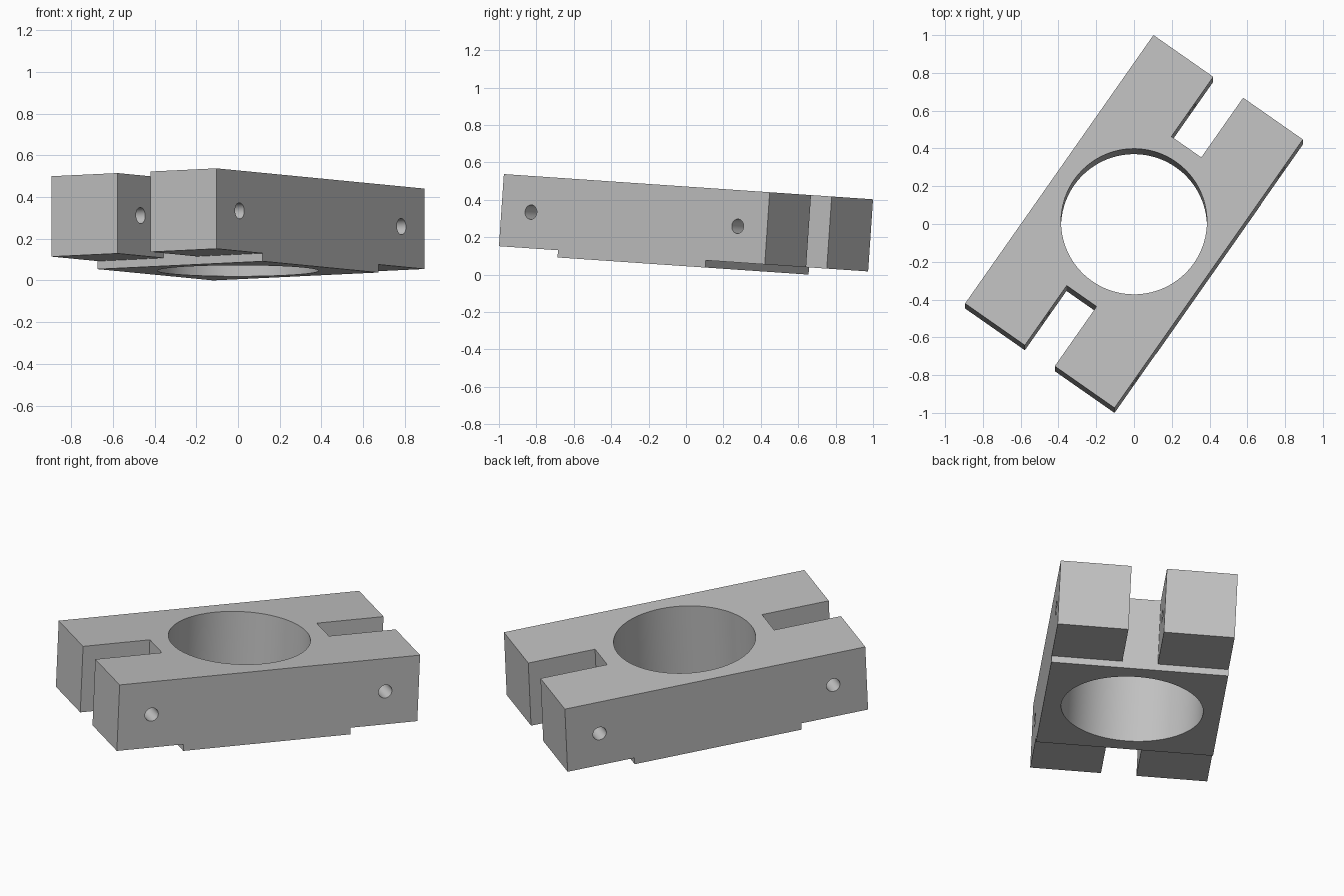
import bpy
import bmesh
from math import radians
from mathutils import Matrix, Vector

old = bpy.data.objects.get("Cube")
if old:
    bpy.data.objects.remove(old, do_unlink=True)

U = 0.0966                      # module: every size is a multiple of it
LENGTH, WIDTH, HEIGHT = 18 * U, 10 * U, 4 * U
PAD = 0.4 * U                   # raised pad under the middle
PAD_HALF = 5 * U
SLOT_W, BORE_R, PIN_R = 2 * U, 4 * U, 0.4 * U

grey = bpy.data.materials.new("plain grey")
grey.use_nodes = True
colour = (0.53, 0.53, 0.53, 1)
grey.diffuse_color = colour
grey.node_tree.nodes["Principled BSDF"].inputs["Base Color"].default_value = colour


def to_object(name, bm):
    bmesh.ops.recalc_face_normals(bm, faces=bm.faces[:])
    mesh = bpy.data.meshes.new(name)
    bm.to_mesh(mesh)
    bm.free()
    mesh.materials.append(grey)
    ob = bpy.data.objects.new(name, mesh)
    bpy.context.collection.objects.link(ob)
    return ob


def box(name, size, centre):
    bm = bmesh.new()
    bmesh.ops.create_cube(bm, size=1, matrix=Matrix.Translation(centre) @ Matrix.Diagonal((*size, 1)))
    return to_object(name, bm)


def cylinder(name, radius, depth, matrix, sides):
    bm = bmesh.new()
    bmesh.ops.create_cone(bm, cap_ends=True, segments=sides, radius1=radius,
                          radius2=radius, depth=depth, matrix=matrix)
    return to_object(name, bm)


# Block: stepped side profile extruded across the width (pad underside at z = -PAD)
half = LENGTH / 2
profile = [(-half, 0), (-PAD_HALF, 0), (-PAD_HALF, -PAD), (PAD_HALF, -PAD),
           (PAD_HALF, 0), (half, 0), (half, HEIGHT), (-half, HEIGHT)]
bm = bmesh.new()
face = bm.faces.new([bm.verts.new((x, -WIDTH / 2, z)) for x, z in profile])
ext = bmesh.ops.extrude_face_region(bm, geom=[face])
bmesh.ops.translate(bm, vec=(0, WIDTH, 0),
                    verts=[g for g in ext["geom"] if isinstance(g, bmesh.types.BMVert)])
block = to_object("clamp_block", bm)

# Cutters: large bore, end slots and cross pin holes
cutters = [cylinder("bore_cutter", BORE_R, 2, Matrix.Identity(4), 96)]
for side, end in ((-1, "rear"), (1, "front")):
    cutters.append(box(end + "_slot_cutter", (1, SLOT_W, 2),
                       Vector((side * (PAD_HALF + 0.5), 0, 0))))
    place = Matrix.Translation((side * 7 * U, 0, HEIGHT / 2)) @ Matrix.Rotation(radians(90), 4, "X")
    cutters.append(cylinder(end + "_pin_cutter", PIN_R, 2, place, 32))

bpy.ops.object.select_all(action="DESELECT")
bpy.context.view_layer.objects.active = block
block.select_set(True)
for cutter in cutters:
    cutter.hide_render = True
    mod = block.modifiers.new(cutter.name, "BOOLEAN")
    mod.operation = "DIFFERENCE"
    mod.solver = "EXACT"
    mod.object = cutter
    bpy.ops.object.modifier_apply(modifier=mod.name)
for cutter in cutters:
    bpy.data.objects.remove(cutter, do_unlink=True)

# Turn and tilt the block, then rest its lowest corner on the ground
turn = Matrix.Rotation(radians(-3.91), 4, "X") @ Matrix.Rotation(radians(55), 4, "Z")
block.data.transform(turn @ Matrix.Translation((0, 0, -HEIGHT / 2)))
low = min(v.co.z for v in block.data.vertices)
block.data.transform(Matrix.Translation((0, 0, -low)))
bpy.ops.object.shade_smooth_by_angle(angle=radians(30))
